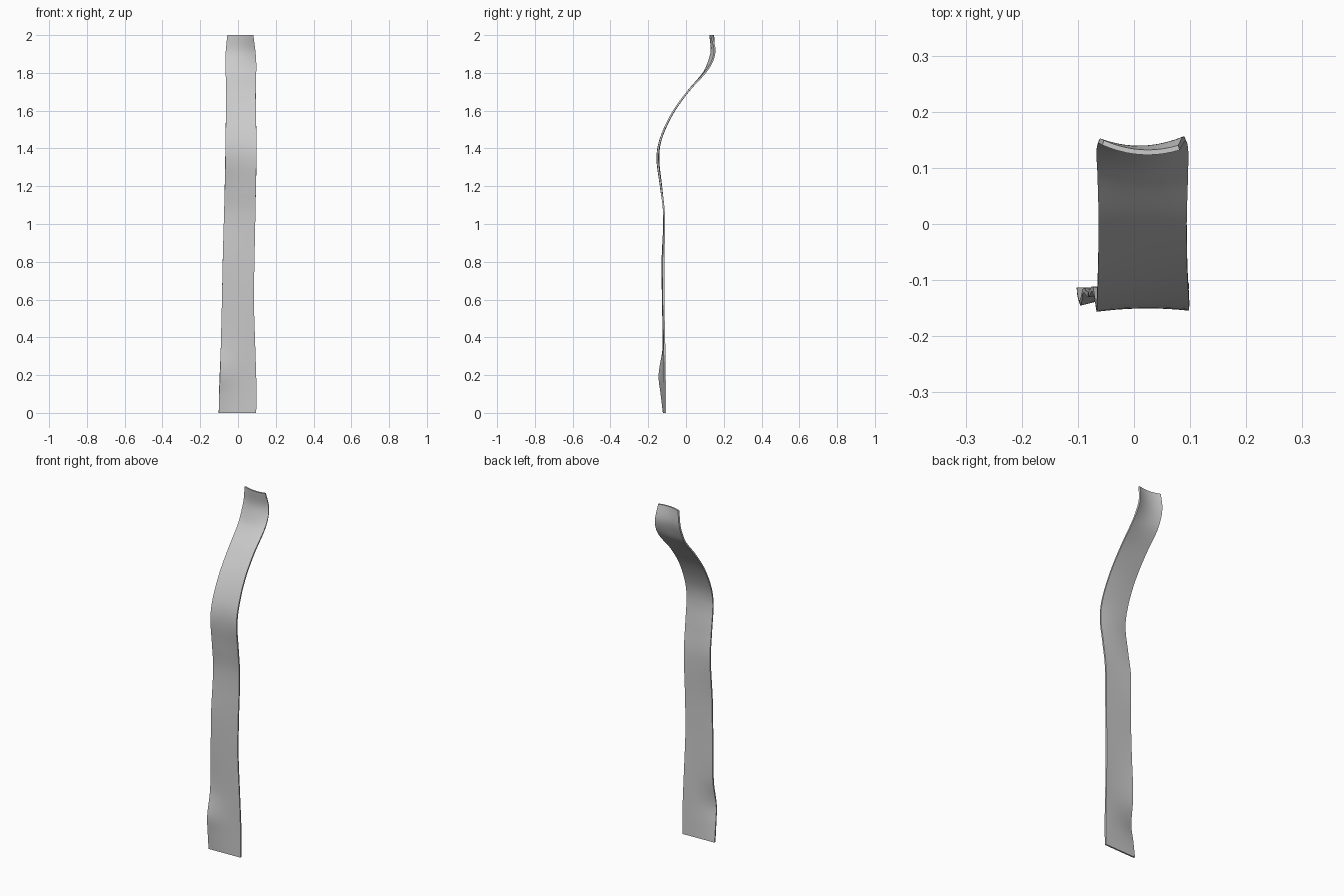
import bpy, bmesh
from mathutils import Vector

if "Cube" in bpy.data.objects:
    bpy.data.objects.remove(bpy.data.objects["Cube"])

# Stations up the strip: z, left x, right x, left-edge y, centre y, right-edge y
STATIONS = [
    (0.00, -0.102, 0.096, -0.118, -0.115, -0.111),
    (0.10, -0.100, 0.098, -0.130, -0.118, -0.111),
    (0.20, -0.096, 0.096, -0.141, -0.121, -0.112),
    (0.35, -0.091, 0.091, -0.119, -0.119, -0.114),
    (0.60, -0.085, 0.084, -0.123, -0.122, -0.119),
    (0.80, -0.081, 0.087, -0.125, -0.122, -0.119),
    (1.05, -0.074, 0.092, -0.116, -0.117, -0.116),
    (1.20, -0.070, 0.095, -0.134, -0.131, -0.133),
    (1.35, -0.067, 0.098, -0.152, -0.146, -0.150),
    (1.45, -0.066, 0.098, -0.135, -0.132, -0.134),
    (1.58, -0.064, 0.095, -0.076, -0.074, -0.076),
    (1.70, -0.063, 0.094, 0.010, 0.009, 0.009),
    (1.80, -0.065, 0.096, 0.097, 0.093, 0.100),
    (1.86, -0.066, 0.095, 0.130, 0.121, 0.138),
    (1.92, -0.063, 0.090, 0.147, 0.135, 0.152),
    (2.00, -0.055, 0.080, 0.145, 0.128, 0.136),
]
STEPS, COLS, HALF = 5, 10, 0.0045


def spline(i, t):
    """Smooth curve between stations i and i+1 with tangents scaled to z."""
    n = len(STATIONS) - 1
    a, b = Vector(STATIONS[i]), Vector(STATIONS[i + 1])
    p, q = Vector(STATIONS[max(i - 1, 0)]), Vector(STATIONS[min(i + 2, n)])
    h = b[0] - a[0]
    ma = (b - p) * (h / (b[0] - p[0]))
    mb = (q - a) * (h / (q[0] - a[0]))
    return (a * (2*t**3 - 3*t**2 + 1) + ma * (t**3 - 2*t**2 + t)
            + b * (3*t**2 - 2*t**3) + mb * (t**3 - t**2))


rows = [spline(i, k / STEPS) for i in range(len(STATIONS) - 1) for k in range(STEPS)]
rows.append(Vector(STATIONS[-1]))


def mid_point(row, u):
    """Point on the curved middle surface, u from -1 (left) to 1 (right)."""
    z, xl, xr, yl, yc, yr = row
    x = xl + (xr - xl) * (u + 1) / 2
    y = yl * u * (u - 1) / 2 + yc * (1 - u * u) + yr * u * (u + 1) / 2
    return Vector((x, y, z))


# Loft closed cross-sections: front side left to right, back side right to left
us = [-1 + 2 * j / COLS for j in range(COLS + 1)]
bm = bmesh.new()
rings = []
for r, row in enumerate(rows):
    front, back = [], []
    for u in us:
        up = mid_point(rows[min(r + 1, len(rows) - 1)], u) - mid_point(rows[max(r - 1, 0)], u)
        across = mid_point(row, u + 0.05) - mid_point(row, u - 0.05)
        n = across.cross(up).normalized()
        if r in (0, len(rows) - 1):
            n.z = 0  # keep the cut ends level
        p = mid_point(row, u)
        front.append(bm.verts.new(p + n * HALF))
        back.append(bm.verts.new(p - n * HALF))
    rings.append(front + back[::-1])
for a, b in zip(rings, rings[1:]):
    for j in range(len(a)):
        k = (j + 1) % len(a)
        bm.faces.new((a[j], a[k], b[k], b[j]))
# End caps
for ring in (rings[0], rings[-1]):
    for j in range(COLS):
        bm.faces.new((ring[j], ring[j + 1], ring[-2 - j], ring[-1 - j]))
bmesh.ops.recalc_face_normals(bm, faces=bm.faces)

mesh = bpy.data.meshes.new("cloth_strip")
bm.to_mesh(mesh)
bm.free()
strip = bpy.data.objects.new("cloth_strip", mesh)
bpy.context.collection.objects.link(strip)

grey = bpy.data.materials.new("light grey cloth")
grey.diffuse_color = (0.6, 0.6, 0.6, 1)
grey.use_nodes = True
grey.node_tree.nodes["Principled BSDF"].inputs["Base Color"].default_value = grey.diffuse_color
mesh.materials.append(grey)

# Smooth cloth with crisp borders
bpy.context.view_layer.objects.active = strip
strip.select_set(True)
bpy.ops.object.shade_smooth_by_angle(angle=0.7)
